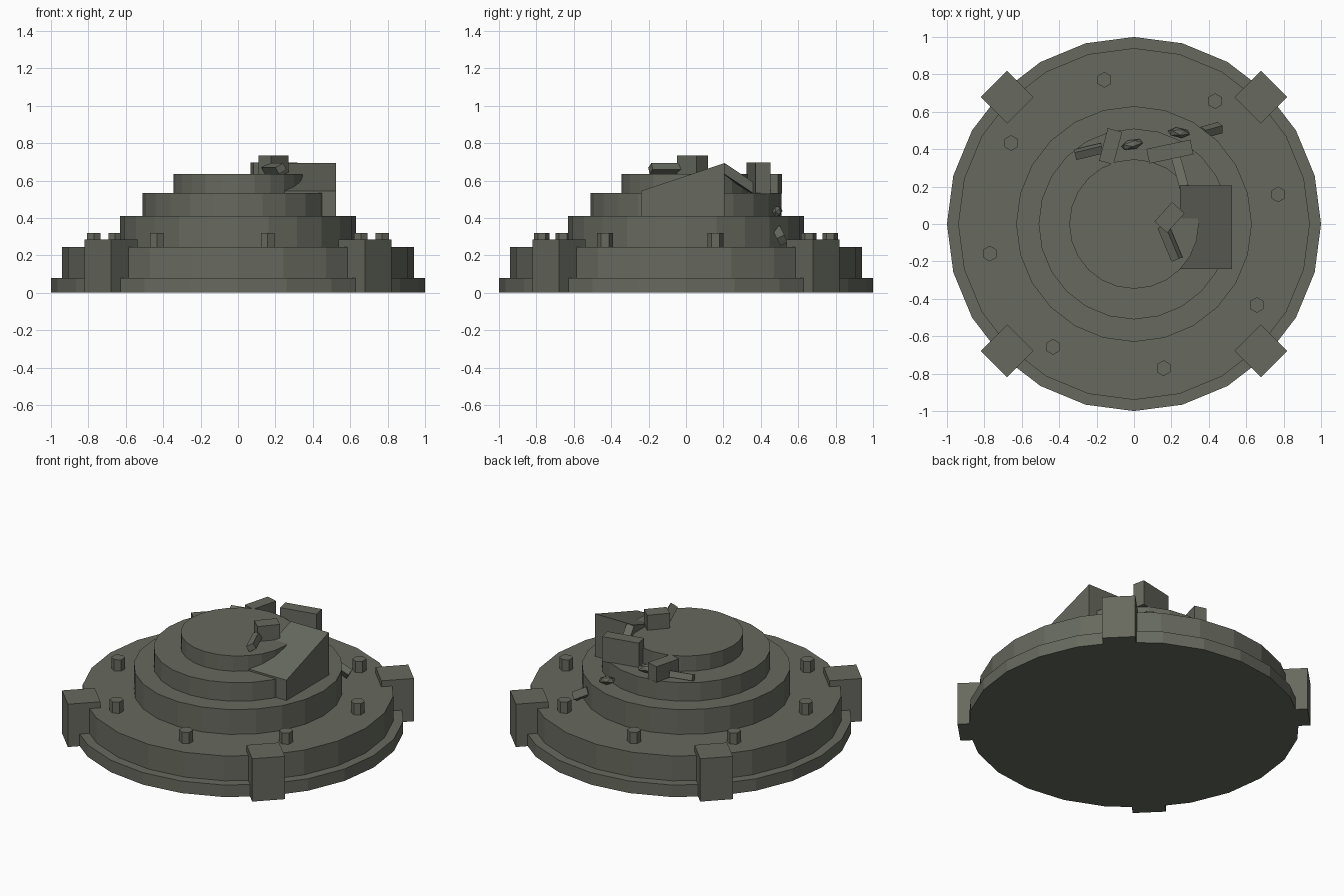
import bpy, bmesh, math
from mathutils import Matrix, Vector, Euler

if "Cube" in bpy.data.objects:
    bpy.data.objects.remove(bpy.data.objects["Cube"])

mat = bpy.data.materials.new("weathered olive grey")
mat.diffuse_color = (0.135, 0.143, 0.113, 1)
mat.use_nodes = True
mat.node_tree.nodes["Principled BSDF"].inputs["Base Color"].default_value = mat.diffuse_color


def finish(bm, name):
    bmesh.ops.recalc_face_normals(bm, faces=bm.faces)
    me = bpy.data.meshes.new(name)
    bm.to_mesh(me)
    bm.free()
    me.materials.append(mat)
    ob = bpy.data.objects.new(name, me)
    bpy.context.collection.objects.link(ob)
    return ob


def cylinder(name, r, z0, z1, sides, x=0, y=0, turn=0):
    bm = bmesh.new()
    m = Matrix.Translation((x, y, (z0 + z1) / 2)) @ Matrix.Rotation(turn, 4, 'Z')
    bmesh.ops.create_cone(bm, cap_ends=True, segments=sides, radius1=r,
                          radius2=r, depth=z1 - z0, matrix=m)
    return finish(bm, name)


def box(name, centre, size, turn=0):
    bm = bmesh.new()
    m = (Matrix.Translation(centre) @ Matrix.Rotation(math.radians(turn), 4, 'Z')
         @ Matrix.Diagonal((*size, 1)))
    bmesh.ops.create_cube(bm, size=1, matrix=m)
    return finish(bm, name)


def bar(name, a, b, w, h, roll=0):
    """Box section running from a to b, rolled about its length."""
    a, b = Vector(a), Vector(b)
    q = (b - a).to_track_quat('X', 'Z').to_matrix().to_4x4()
    bm = bmesh.new()
    m = (Matrix.Translation((a + b) / 2) @ q
         @ Matrix.Rotation(math.radians(roll), 4, 'X')
         @ Matrix.Diagonal(((b - a).length, w, h, 1)))
    bmesh.ops.create_cube(bm, size=1, matrix=m)
    return finish(bm, name)


# Stepped round base
for name, r, z0, z1 in [("base_plate", 1.0, 0, 0.08), ("lower_tier", 0.94, 0.08, 0.245),
                        ("turret_ring", 0.63, 0.245, 0.41), ("upper_tier", 0.51, 0.41, 0.533),
                        ("top_tier", 0.346, 0.533, 0.635)]:
    cylinder(name, r, z0, z1, 24)

# Four corner clamps and eight hex bolts
for i in range(4):
    a = math.radians(45 + 90 * i)
    box("corner_clamp", (0.96 * math.cos(a), 0.96 * math.sin(a), 0.1425), (0.2, 0.2, 0.285), 45)
for i in range(8):
    a = math.radians(11.6 + 45 * i)
    cylinder("bolt", 0.042, 0.24, 0.32, 6, 0.787 * math.cos(a), 0.787 * math.sin(a))

# Sloped broken housing
bm = bmesh.new()
profile = [(-0.24, 0.41), (0.205, 0.41), (0.205, 0.693), (-0.24, 0.545)]
face = bm.faces.new([bm.verts.new((0.245, y, z)) for y, z in profile])
out = bmesh.ops.extrude_face_region(bm, geom=[face])
bmesh.ops.translate(bm, vec=(0.28, 0, 0),
                    verts=[g for g in out["geom"] if isinstance(g, bmesh.types.BMVert)])
finish(bm, "broken_housing")

# Upright wreck blocks
box("wreck_block", (0.19, 0.035, 0.683), (0.14, 0.09, 0.104), 48)
box("wreck_block", (0.192, 0.387, 0.612), (0.24, 0.08, 0.166), 12)
box("wreck_block", (-0.125, 0.415, 0.583), (0.08, 0.18, 0.105), -15)

# Fallen bars
bar("fallen_bar", (0.155, -0.01, 0.664), (0.23, -0.19, 0.664), 0.05, 0.04, 30)
bar("fallen_bar", (0.27, 0.19, 0.67), (0.22, 0.37, 0.55), 0.05, 0.05)
bar("fallen_bar", (-0.315, 0.37, 0.555), (-0.17, 0.405, 0.555), 0.045, 0.04, 25)
bar("fallen_bar", (0.37, 0.49, 0.33), (0.46, 0.515, 0.28), 0.045, 0.05, 30)

# Pointed shards
for c, turn, tilt in [((-0.01, 0.425, 0.555), 14, 5), ((0.24, 0.488, 0.435), -5, 15)]:
    bm = bmesh.new()
    m = Matrix.Translation(c) @ Euler((0.4, math.radians(tilt), math.radians(turn))).to_matrix().to_4x4()
    bmesh.ops.create_icosphere(bm, subdivisions=1, radius=1,
                               matrix=m @ Matrix.Diagonal((0.065, 0.028, 0.028, 1)))
    finish(bm, "shard")
